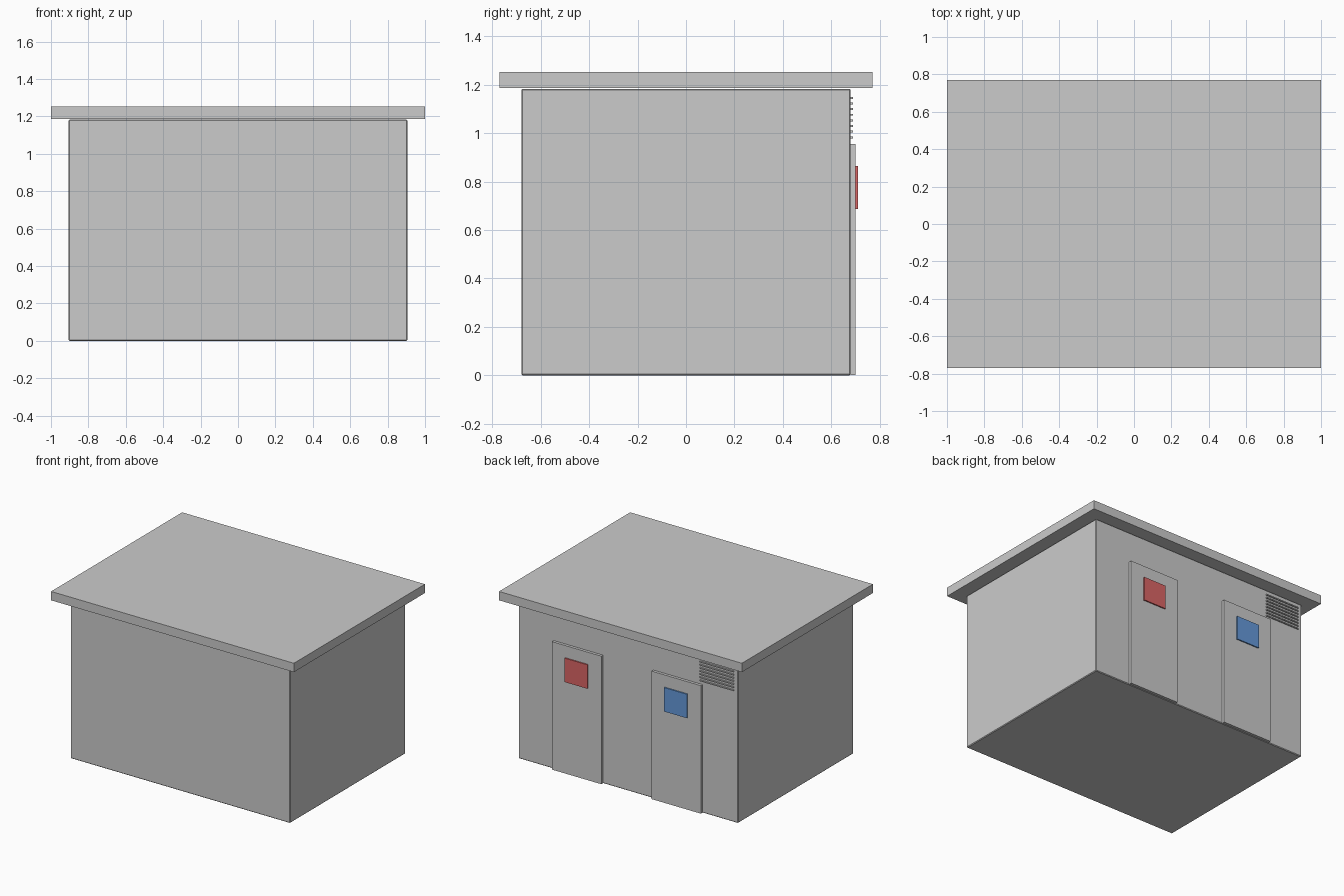
import bpy

cube = bpy.data.objects.get("Cube")
if cube:
    bpy.data.objects.remove(cube, do_unlink=True)


def material(name, color):
    mat = bpy.data.materials.new(name)
    mat.use_nodes = True
    mat.diffuse_color = (*color, 1)
    bsdf = next(n for n in mat.node_tree.nodes if n.type == 'BSDF_PRINCIPLED')
    bsdf.inputs["Base Color"].default_value = (*color, 1)
    return mat


grey = material("grey", (0.6, 0.6, 0.6))
red = material("red", (0.7, 0.13, 0.13))
blue = material("blue", (0.13, 0.32, 0.7))


def box(name, x, y, z, mat, bevel=0):
    """Box spanning the given (min, max) ranges."""
    bpy.ops.mesh.primitive_cube_add(
        size=1, location=[sum(r) / 2 for r in (x, y, z)])
    obj = bpy.context.object
    obj.name = name
    obj.scale = [r[1] - r[0] for r in (x, y, z)]
    bpy.ops.object.transform_apply(location=False, rotation=False, scale=True)
    obj.data.materials.append(mat)
    if bevel:
        mod = obj.modifiers.new("Bevel", 'BEVEL')
        mod.width = bevel
        mod.segments = 1
    return obj


# Main building and overhanging flat roof
WALL = 0.68
box("walls", (-0.905, 0.905), (-WALL, WALL), (0, 1.183), grey, bevel=0.005)
box("roof", (-1, 1), (-0.771, 0.771), (1.186, 1.252), grey)

# Two doors on the back wall, each with a coloured sign
for side, x, mat in (("left", 0.41, red), ("right", -0.41, blue)):
    box(side + "_door", (x - 0.203, x + 0.203), (WALL, 0.701), (0.002, 0.955), grey)
    box(side + "_door_sign", (x - 0.094, x + 0.094), (0.701, 0.71), (0.687, 0.865), mat)

# Ventilation slats high on the back wall
for i in range(8):
    z = 0.983 + i * 0.0233
    box(f"vent_slat_{i + 1}", (-0.873, -0.593), (WALL, 0.689),
        (z - 0.004, z + 0.004), grey)
